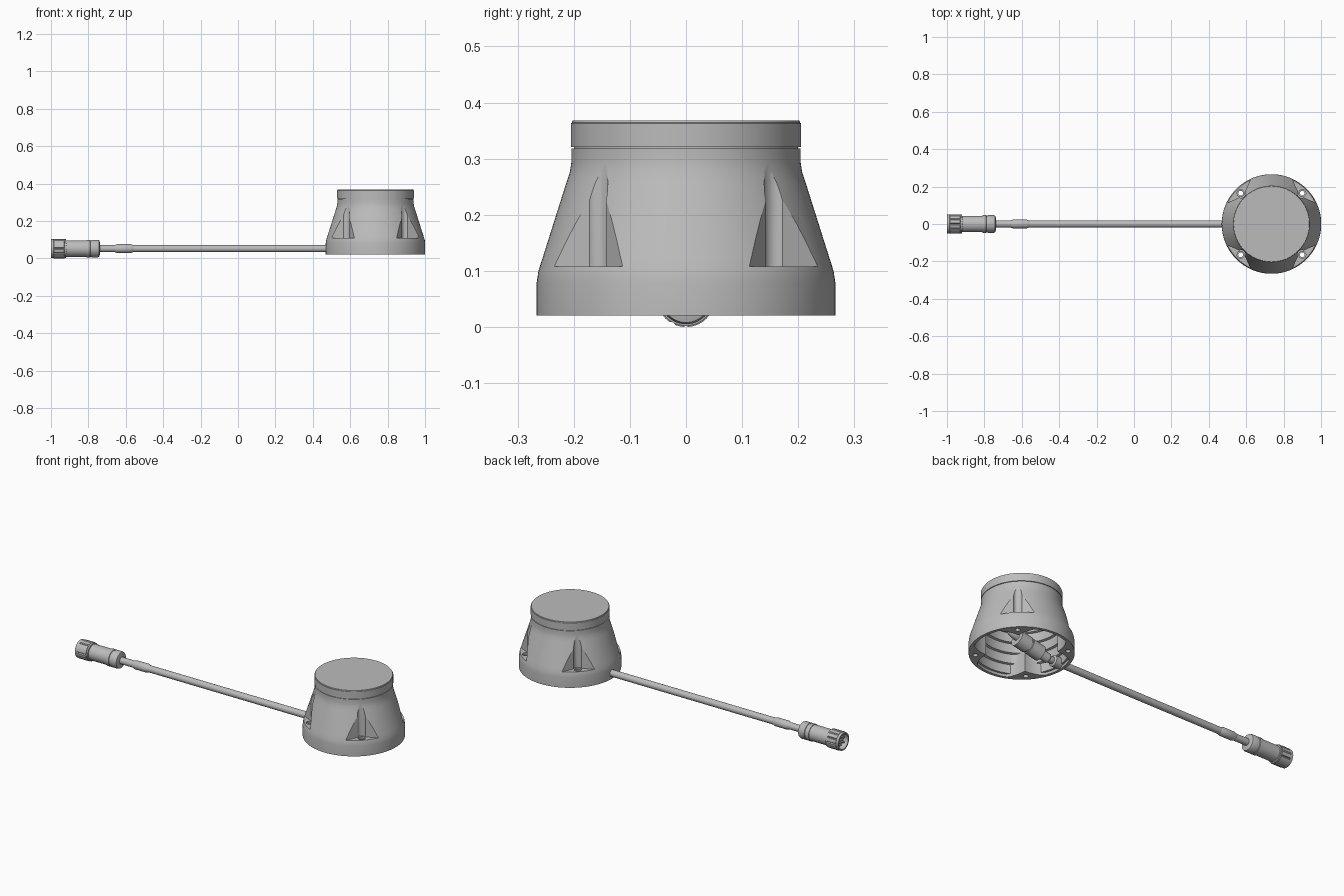
import bpy, bmesh, math
from mathutils import Vector, Matrix

if "Cube" in bpy.data.objects:
    bpy.data.objects.remove(bpy.data.objects["Cube"], do_unlink=True)

grey = bpy.data.materials.new("neutral grey")
grey.use_nodes = True
grey.diffuse_color = (0.5, 0.5, 0.5, 1)
grey.node_tree.nodes["Principled BSDF"].inputs["Base Color"].default_value = (0.5, 0.5, 0.5, 1)

CX = 0.735      # housing axis
AXIS_Z = 0.052  # cable height


def finish(name, bm, matrix=Matrix()):
    bmesh.ops.recalc_face_normals(bm, faces=bm.faces)
    bm.transform(matrix)
    mesh = bpy.data.meshes.new(name)
    bm.to_mesh(mesh)
    bm.free()
    mesh.materials.append(grey)
    ob = bpy.data.objects.new(name, mesh)
    bpy.context.collection.objects.link(ob)
    return ob


def smooth(ob, angle=30):
    bpy.ops.object.select_all(action="DESELECT")
    ob.select_set(True)
    bpy.context.view_layer.objects.active = ob
    bpy.ops.object.shade_smooth_by_angle(angle=math.radians(angle))
    return ob


def lathe(name, profile, matrix=Matrix(), seg=64, shape=None):
    """Closed solid from (radius, height) pairs; shape may vary the radius by angle."""
    bm = bmesh.new()
    rings = []
    for r, h in profile:
        ring = []
        for i in range(seg):
            a = math.tau * i / seg
            q = shape(r, a) if shape else r
            ring.append(bm.verts.new((q * math.cos(a), q * math.sin(a), h)))
        rings.append(ring)
    for low, high in zip(rings, rings[1:]):
        for i in range(seg):
            j = (i + 1) % seg
            bm.faces.new((low[i], low[j], high[j], high[i]))
    bm.faces.new(rings[0])
    bm.faces.new(rings[-1])
    return finish(name, bm, matrix)


def prism(name, outline, z0, z1, matrix=Matrix()):
    bm = bmesh.new()
    base = bm.faces.new([bm.verts.new((x, y, z0)) for x, y in outline])
    top = bmesh.ops.extrude_face_region(bm, geom=[base])["geom"]
    bmesh.ops.translate(bm, vec=(0, 0, z1 - z0),
                        verts=[v for v in top if isinstance(v, bmesh.types.BMVert)])
    return finish(name, bm, matrix)


def cut(ob, cutters):
    for c in cutters:
        c.hide_render = True
        mod = ob.modifiers.new("cut", "BOOLEAN")
        mod.operation, mod.solver, mod.object = "DIFFERENCE", "EXACT", c
        bpy.context.view_layer.objects.active = ob
        bpy.ops.object.modifier_apply(modifier=mod.name)
        bpy.data.objects.remove(c, do_unlink=True)


def along(x, y=0, z=AXIS_Z, direction=(1, 0, 0)):
    turn = Vector(direction).to_track_quat("Z", "Y").to_matrix().to_4x4()
    return Matrix.Translation((x, y, z)) @ turn


def tube(name, points, radius):
    curve = bpy.data.curves.new(name, "CURVE")
    curve.dimensions = "3D"
    curve.bevel_depth, curve.bevel_resolution = radius, 4
    curve.use_fill_caps = True
    spline = curve.splines.new("BEZIER")
    spline.bezier_points.add(len(points) - 1)
    for p, co in zip(spline.bezier_points, points):
        p.co = co
        p.handle_left_type = p.handle_right_type = "AUTO"
    curve.materials.append(grey)
    ob = bpy.data.objects.new(name, curve)
    bpy.context.collection.objects.link(ob)
    return ob


# Housing: hollow tapered shell, thicker around the four screw pockets
centre = Matrix.Translation((CX, 0, 0))
diagonals = [math.radians(45 + 90 * i) for i in range(4)]
housing = lathe("housing", [(0.266, 0.02), (0.266, 0.08), (0.263, 0.1), (0.255, 0.125),
                            (0.213, 0.258), (0.207, 0.276), (0.204, 0.295), (0.204, 0.318)],
                centre, 96)


def scallop(r, a):
    delta = min(abs((a - d + math.pi) % math.tau - math.pi) for d in diagonals)
    return min(r, 0.18 + 0.065 * math.degrees(delta) / 20)


steps = [(0.25, 0.01), (0.25, 0.035)]
for k in range(5):  # stepped inner terraces
    r, z = 0.24 - 0.015 * k, 0.035 + 0.052 * k
    steps += [(r, z + 0.001), (r - 0.003, z + 0.05)]
cutters = [lathe("cavity_cutter", steps, centre, 96, scallop)]

# Pocket outline: rounded valley that flares outwards
valley = [(0.228 - 0.022 * math.cos(t), 0.022 * math.sin(t))
          for t in (math.radians(a) for a in range(-75, 76, 15))]
outline = [(0.244, -0.081)] + valley + [(0.244, 0.081), (0.32, 0.3), (0.32, -0.3)]
for d in diagonals:
    place = centre @ Matrix.Rotation(d, 4, "Z")
    hole = place @ Matrix.Translation((0.233, 0, 0))
    cutters.append(prism("pocket_cutter", outline, 0.108, 0.31, place))
    cutters.append(lathe("screw_hole_cutter", [(0.013, 0), (0.013, 0.098), (0.019, 0.099),
                                               (0.019, 0.15)], hole, 24))
cut(housing, cutters)
smooth(housing)

# Cap with a thin shadow gap and a fine top lip
smooth(lathe("cap_gap", [(0.2, 0.315), (0.2, 0.323)], centre))
smooth(lathe("cap", [(0.205, 0.321), (0.205, 0.363), (0.203, 0.364), (0.203, 0.366),
                     (0.202, 0.368)], centre, 96))

# Cable, moulded sleeve and wall grommet
smooth(lathe("cable", [(0.019, -0.75), (0.019, 0.58)], along(0), 32))
smooth(lathe("cable_sleeve", [(0.019, -0.66), (0.024, -0.645), (0.024, -0.575), (0.019, -0.56)],
             along(0), 32))
smooth(lathe("wall_grommet", [(0.03, 0.488), (0.03, 0.53), (0.022, 0.535)], along(0), 32))

# Plug and lead inside the housing
smooth(lathe("inner_plug", [(0.02, 0), (0.026, 0.005), (0.026, 0.05), (0.042, 0.055), (0.042, 0.13),
                            (0.038, 0.132), (0.038, 0.14), (0.044, 0.142), (0.044, 0.21)],
             along(0.56, direction=(1, 0, 0.22)), 32))
tube("inner_lead", [(0.75, 0, 0.095), (0.81, 0, 0.12), (0.84, 0, 0.18), (0.82, 0, 0.25)], 0.018)

# Outer connector: collar, barrel and ribbed coupling nut
smooth(lathe("connector_collar", [(0.03, -0.738), (0.044, -0.742), (0.047, -0.75), (0.047, -0.782),
                                  (0.044, -0.784), (0.044, -0.788), (0.047, -0.79), (0.047, -0.81)],
             along(0), 48))
smooth(lathe("connector_barrel", [(0.044, -0.8), (0.044, -0.922), (0.041, -0.923), (0.041, -0.97)],
             along(0), 48))


def ribbed(r, a):
    return r - 0.005 if r > 0.0505 and int(a / math.tau * 72) % 6 == 0 else r


smooth(lathe("coupling_nut", [(0.043, -0.918), (0.05, -0.92), (0.05, -0.928), (0.052, -0.929),
                              (0.052, -0.985), (0.05, -0.986), (0.05, -1), (0.042, -1),
                              (0.042, -0.95)], along(0), 72, ribbed))
for i in range(5):
    a = math.tau * i / 5
    smooth(lathe("contact_pin", [(0.005, -0.96), (0.005, -0.988), (0.003, -0.991)],
                 along(0, 0.023 * math.cos(a), AXIS_Z + 0.023 * math.sin(a)), 12))
